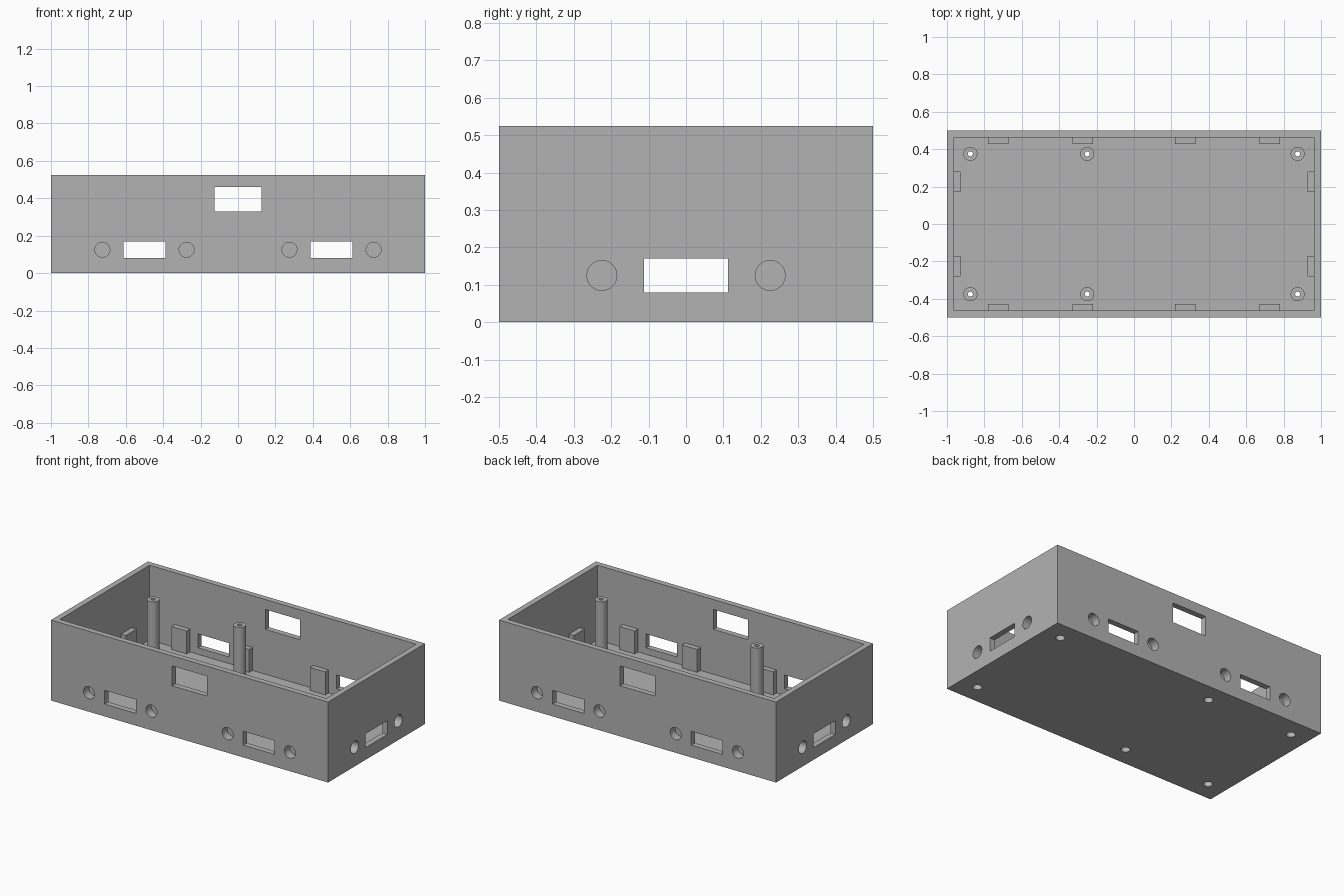
import bpy, bmesh, math
from mathutils import Matrix, Vector

if "Cube" in bpy.data.objects:
    bpy.data.objects.remove(bpy.data.objects["Cube"], do_unlink=True)

LENGTH, DEPTH, HEIGHT, WALL = 2.0, 1.0, 0.525, 0.0375
PORT_Z = 0.125

grey = bpy.data.materials.new("plain grey")
grey.use_nodes = True
grey.diffuse_color = (0.45, 0.45, 0.45, 1)
grey.node_tree.nodes["Principled BSDF"].inputs["Base Color"].default_value = grey.diffuse_color


def add_box(bm, low, high, turn=Matrix()):
    low, high = Vector(low), Vector(high)
    place = Matrix.Translation((low + high) / 2) @ Matrix.Diagonal((*(high - low), 1))
    bmesh.ops.create_cube(bm, size=1, matrix=turn @ place)


def add_rod(bm, start, end, radius, turn=Matrix(), sides=40):
    start, end = Vector(start), Vector(end)
    axis = end - start
    place = Matrix.Translation((start + end) / 2) @ axis.to_track_quat('Z', 'Y').to_matrix().to_4x4()
    bmesh.ops.create_cone(bm, cap_ends=True, segments=sides, radius1=radius, radius2=radius,
                          depth=axis.length, matrix=turn @ place)


def make(name, bm):
    mesh = bpy.data.meshes.new(name)
    bm.to_mesh(mesh)
    bm.free()
    mesh.materials.append(grey)
    obj = bpy.data.objects.new(name, mesh)
    bpy.context.collection.objects.link(obj)
    return obj


def cut(obj, cutters):
    for cutter in cutters:
        mod = obj.modifiers.new(cutter.name, 'BOOLEAN')
        mod.operation, mod.solver, mod.object = 'DIFFERENCE', 'EXACT', cutter
    bpy.context.view_layer.update()
    final = bpy.data.meshes.new_from_object(obj.evaluated_get(bpy.context.evaluated_depsgraph_get()))
    obj.modifiers.clear()
    obj.data = final


# Each wall: rotation about z, distance from centre, port centres along the wall
walls = [(0, DEPTH / 2, (-0.5, 0.5)), (math.pi, DEPTH / 2, (-0.5, 0.5)),
         (math.pi / 2, LENGTH / 2, (0,)), (-math.pi / 2, LENGTH / 2, (0,))]
post_spots = [(x, y) for x in (-0.875, -0.25, 0.875) for y in (-0.375, 0.375)]

# Port slots, windows, blind sockets and the bosses behind them
openings, sockets, bosses = bmesh.new(), bmesh.new(), bmesh.new()
for angle, reach, ports in walls:
    turn = Matrix.Rotation(angle, 4, 'Z')
    inner = WALL - reach
    for port in ports:
        add_box(openings, (port - 0.1125, -reach - 0.02, 0.08),
                (port + 0.1125, inner + 0.01, 0.17), turn)
        for x in (port - 0.225, port + 0.225):
            add_rod(sockets, (x, -reach - 0.02, PORT_Z), (x, -reach + 0.055, PORT_Z), 0.04, turn)
            add_box(bosses, (x - 0.055, inner - 0.01, 0.02), (x + 0.055, inner + 0.034, 0.1875), turn)
    if len(ports) > 1:
        add_box(openings, (-0.125, -reach - 0.02, 0.33), (0.125, inner + 0.01, 0.46), turn)

# Posts with a pilot bore and a wider screw recess below
posts, bores, recesses = bmesh.new(), bmesh.new(), bmesh.new()
for x, y in post_spots:
    add_rod(posts, (x, y, 0.02), (x, y, 0.36), 0.0375)
    add_rod(bores, (x, y, -0.02), (x, y, 0.4), 0.0135, sides=24)
    add_rod(recesses, (x, y, -0.02), (x, y, 0.1), 0.027, sides=32)

# Outer tray and its cavity
shell, hollow = bmesh.new(), bmesh.new()
add_box(shell, (-LENGTH / 2, -DEPTH / 2, 0), (LENGTH / 2, DEPTH / 2, HEIGHT))
add_box(hollow, (WALL - LENGTH / 2, WALL - DEPTH / 2, WALL),
        (LENGTH / 2 - WALL, DEPTH / 2 - WALL, HEIGHT + 0.1))

tray = make("tray", shell)
boss_set = make("socket_bosses", bosses)
post_set = make("screw_posts", posts)
cavity = make("cavity_cutter", hollow)
opening = make("opening_cutter", openings)
socket = make("socket_cutter", sockets)
bore = make("bore_cutter", bores)
recess = make("recess_cutter", recesses)

cut(tray, (cavity, opening, socket, recess))
cut(boss_set, (socket,))
cut(post_set, (bore, recess))

for cutter in (cavity, opening, socket, bore, recess):
    cutter.hide_render = True
    bpy.data.objects.remove(cutter, do_unlink=True)

# Smooth the round walls, keep corners sharp
bpy.ops.object.select_all(action='DESELECT')
for obj in (tray, boss_set, post_set):
    obj.select_set(True)
bpy.context.view_layer.objects.active = tray
bpy.ops.object.shade_smooth_by_angle(angle=math.radians(30))
